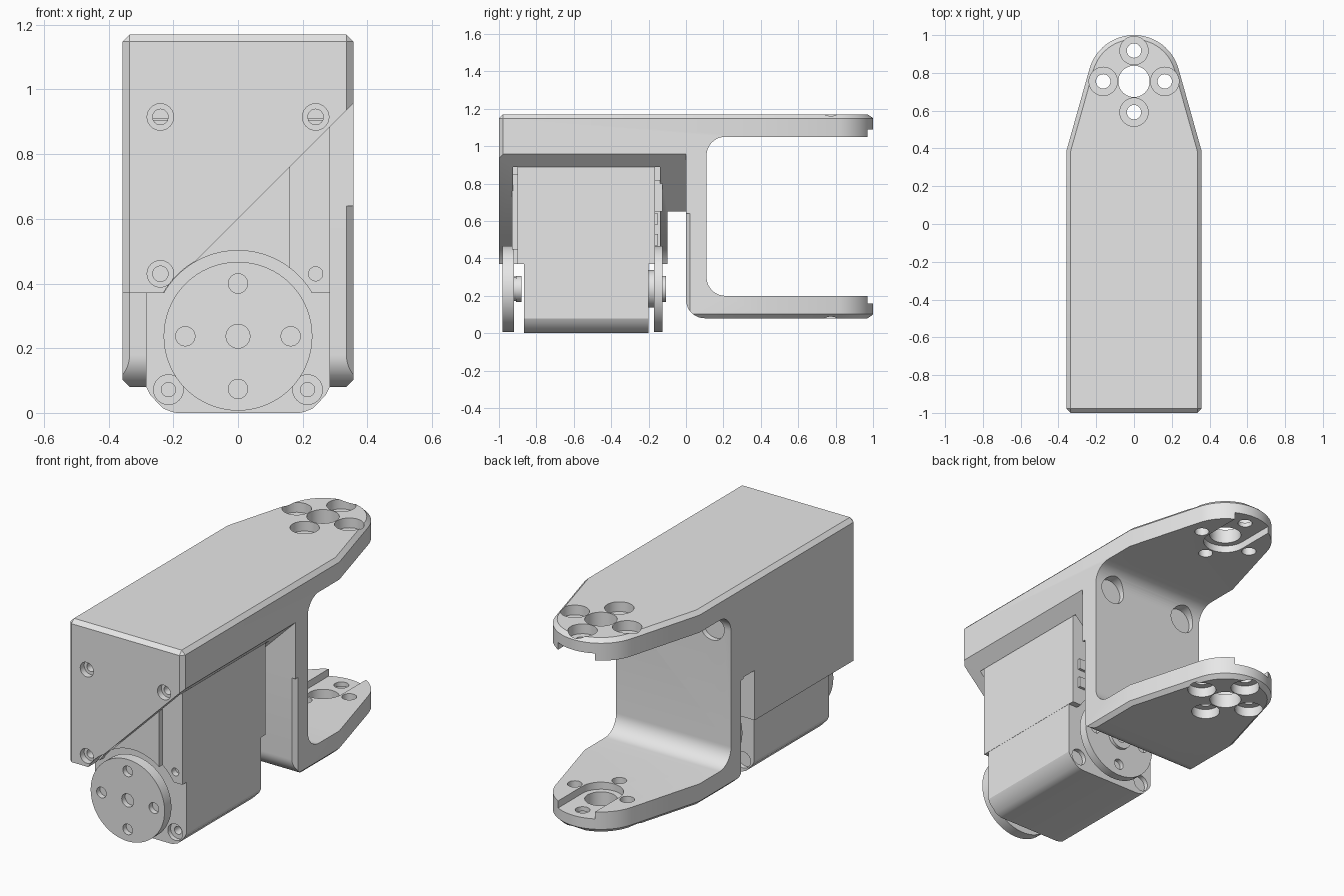
import bpy, bmesh
from math import sin, cos, radians

cube = bpy.data.objects.get("Cube")
if cube:
    bpy.data.objects.remove(cube)

grey = bpy.data.materials.new("light_grey")
grey.use_nodes = True
grey.diffuse_color = (0.8, 0.8, 0.8, 1)
grey.node_tree.nodes["Principled BSDF"].inputs["Base Color"].default_value = (0.8, 0.8, 0.8, 1)


def arc(cx, cy, r, start, end, n=12):
    angles = [radians(start + (end - start) * i / n) for i in range(n + 1)]
    return [(cx + r * cos(a), cy + r * sin(a)) for a in angles]


def ring(cx, cy, r, n=48):
    return arc(cx, cy, r, 0, 360, n)[:-1]


def rect(a0, a1, b0, b1):
    return [(a0, b0), (a1, b0), (a1, b1), (a0, b1)]


def prism(name, points, axis, lo, hi, chamfer=0):
    """Extrude an outline along an axis, optionally chamfering rims and front corners."""
    place = {"x": lambda a, b, t: (t, a, b),
             "y": lambda a, b, t: (a, t, b),
             "z": lambda a, b, t: (a, b, t)}[axis]
    bm = bmesh.new()
    caps = [[bm.verts.new(place(a, b, t)) for a, b in points] for t in (lo, hi)]
    bm.faces.new(caps[0])
    bm.faces.new(caps[1])
    n = len(points)
    for i in range(n):
        j = (i + 1) % n
        bm.faces.new((caps[0][i], caps[0][j], caps[1][j], caps[1][i]))
    bmesh.ops.recalc_face_normals(bm, faces=bm.faces)
    if chamfer:
        edges = [e for e in bm.edges
                 if abs(e.verts[0].co.z - e.verts[1].co.z) < 0.001
                 or all(v.co.y < -0.99 for v in e.verts)]
        bmesh.ops.bevel(bm, geom=edges, offset=chamfer, segments=1, affect="EDGES")
    mesh = bpy.data.meshes.new(name)
    bm.to_mesh(mesh)
    bm.free()
    mesh.materials.append(grey)
    obj = bpy.data.objects.new(name, mesh)
    bpy.context.collection.objects.link(obj)
    return obj


def combine(obj, tool, operation="DIFFERENCE"):
    mod = obj.modifiers.new("cut", "BOOLEAN")
    mod.operation, mod.solver, mod.object = operation, "EXACT", tool
    bpy.context.view_layer.objects.active = obj
    bpy.ops.object.modifier_apply(modifier=mod.name)
    bpy.data.objects.remove(tool)


def cut(obj, points, axis, lo, hi):
    combine(obj, prism("cutter", points, axis, lo, hi))


# Bracket: plan outline with rounded tip, trimmed by the side profile
TIP, AXLE, SPREAD = 0.755, 0.237, 0.163
plan = [(-0.357, -1), (0.357, -1), (0.357, 0.39)]
plan += arc(0, TIP, 0.245, 15, 165, 28) + [(-0.357, 0.39)]
bracket = prism("bracket", plan, "z", 0.08, 1.17, chamfer=0.022)
side = [(-1.1, 0.37), (-0.1, 0.37), (-0.1, 0.65), (0, 0.65)]
side += arc(0.1, 0.18, 0.1, 180, 270) + [(0.1, 0), (1.1, 0), (1.1, 0.2)]
side += arc(0.21, 0.3, 0.1, 270, 180) + arc(0.21, 0.95, 0.1, 180, 90)
side += [(1.1, 1.05), (1.1, 1.3), (-1.1, 1.3)]
combine(bracket, prism("profile", side, "x", -0.6, 0.6), "INTERSECT")

# Housing openings: motor pocket, diagonal side opening, horn clearance
cut(bracket, rect(-0.29, 0.29, 0.3, 0.91), "y", -0.925, -0.14)
cut(bracket, [(-0.14, 0.46), (0.4, 1.0), (0.4, 0.3), (-0.14, 0.3)], "y", -1.1, -0.001)
cut(bracket, ring(0, AXLE, 0.267, 64), "y", -1.1, -0.05)

# Chamfered front corners of the upright wall
for s in (-1, 1):
    cut(bracket, [(s * 0.325, -0.01), (s * 0.38, -0.01), (s * 0.38, 0.045)], "z", 0, 0.64)

# Housing screw seats and the matching clearances behind the wall
for x, z in ((-0.24, 0.915), (0.24, 0.915), (-0.24, 0.43)):
    cut(bracket, ring(x, z, 0.041, 32), "y", -1.1, -0.965)
    cut(bracket, ring(x, z, 0.024, 24), "y", -1.0, -0.9)
for x in (-0.24, 0.24):
    cut(bracket, ring(x, 0.945, 0.075, 32), "y", 0.08, 0.4)

# Fork tips: axle bore, four counterbored holes, inner slots
cut(bracket, ring(0, TIP, 0.083), "z", -0.1, 1.4)
for dx, dy in ((1, 0), (-1, 0), (0, 1), (0, -1)):
    x, y = dx * SPREAD, TIP + dy * SPREAD
    cut(bracket, ring(x, y, 0.038, 32), "z", -0.1, 1.4)
    cut(bracket, ring(x, y, 0.075, 40), "z", 1.115, 1.3)
    cut(bracket, ring(x, y, 0.075, 40), "z", -0.1, 0.135)
slot = arc(0, TIP, 0.115, 180, 360, 24) + [(0.115, 1.1), (-0.115, 1.1)]
for lo, hi in ((1.03, 1.09), (0.16, 0.22)):
    cut(bracket, slot, "z", lo, hi)

# Motor lower case with rounded-off bottom corners
half = [(0.284, 0.6), (0.284, 0.08), (0.272, 0.056), (0.232, 0.014), (0.205, 0.003), (0.19, 0)]
lower = half + [(-x, z) for x, z in reversed(half)]
motor_case = prism("motor_case", lower, "y", -0.865, -0.2)
for x in (-0.215, 0.215):
    cut(motor_case, ring(x, 0.072, 0.046, 32), "y", -1, -0.84)
    cut(motor_case, ring(x, 0.072, 0.022, 24), "y", -0.86, -0.78)
    cut(motor_case, ring(x, 0.072, 0.046, 32), "y", -0.225, 0)

# Motor upper shell with clearance around both horns
shell = prism("motor_shell", rect(-0.285, 0.285, 0.37, 0.905), "y", -0.9, -0.165)
panel = prism("motor_front_panel", rect(-0.16, 0.16, 0.4, 0.85), "y", -0.93, -0.89)
for obj in (shell, panel):
    cut(obj, ring(0, AXLE, 0.265, 64), "y", -1, -0.865)
cut(shell, ring(0, AXLE, 0.265, 64), "y", -0.2, 0)
cut(shell, ring(0.24, 0.43, 0.022, 24), "y", -1, -0.84)
prism("motor_rear_panel", rect(-0.2, 0.2, 0.65, 0.82), "y", -0.18, -0.125)
for i, z in enumerate((0.47, 0.58)):
    prism("connector_%d" % (i + 1), rect(0.17, 0.25, z, z + 0.06), "y", -0.18, -0.15)

# Output and idler horns with their hubs
horns = (("front_horn", -0.98, -0.92, -1.1, -0.95),
         ("rear_horn", -0.172, -0.125, -0.15, 0))
for name, y0, y1, h0, h1 in horns:
    horn = prism(name, ring(0, AXLE, 0.23, 64), "y", y0, y1)
    for dx, dz in ((1, 0), (-1, 0), (0, 1), (0, -1)):
        cut(horn, ring(dx * SPREAD, AXLE + dz * SPREAD, 0.03, 24), "y", h0, h1)
    if name == "front_horn":
        cut(horn, ring(0, AXLE, 0.037, 24), "y", h0, h1)
prism("front_hub", ring(0, AXLE, 0.07), "y", -0.88, -0.91)
prism("front_hub_neck", ring(0, AXLE, 0.065), "y", -0.91, -0.915 - 0.01)
prism("rear_hub", ring(0, AXLE, 0.1), "y", -0.21, -0.165)
rear_cap = prism("rear_cap", ring(0, AXLE, 0.07), "y", -0.13, -0.107)
cut(rear_cap, ring(0, AXLE, 0.035, 24), "y", -0.12, 0)

# Smooth the round surfaces, keep the edges crisp
bpy.ops.object.select_all(action="DESELECT")
for obj in bpy.context.collection.objects:
    if obj.type == "MESH" and obj.data.materials and obj.data.materials[0] == grey:
        obj.select_set(True)
        bpy.context.view_layer.objects.active = obj
bpy.ops.object.shade_smooth_by_angle(angle=radians(25))
